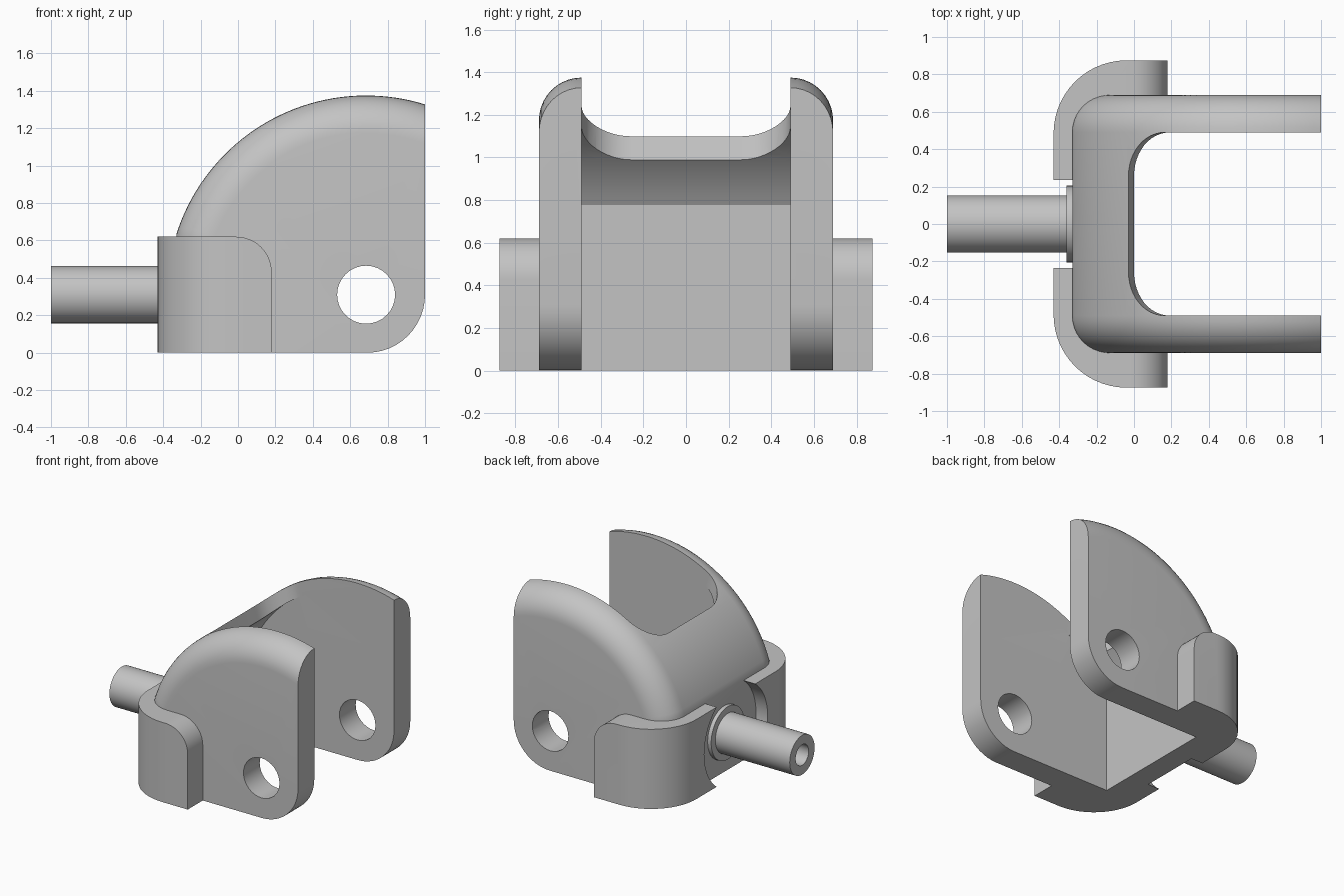
import bpy, bmesh
from math import sin, cos, acos, pi, sqrt

old = bpy.data.objects.get("Cube")
if old:
    bpy.data.objects.remove(old, do_unlink=True)

steel = bpy.data.materials.new("light_grey_steel")
steel.use_nodes = True
GREY = (0.55, 0.55, 0.55, 1)
steel.diffuse_color = GREY
steel.node_tree.nodes["Principled BSDF"].inputs["Base Color"].default_value = GREY

CX, CZ = 0.685, 0.31          # shared centre of the domed back and cross hole
DOME, FILLET = 1.065, 0.2
HALF, BACK, TIP = 0.69, -0.33, 1.0


def arc(cx, cy, r, a0, a1, n):
    return [(cx + r * cos(a0 + (a1 - a0) * i / n),
             cy + r * sin(a0 + (a1 - a0) * i / n)) for i in range(n + 1)]


def loft(name, rings):
    """Solid skinned through rings of equal point count, capped at both ends."""
    bm = bmesh.new()
    rows = [[bm.verts.new(p) for p in ring] for ring in rings]
    n = len(rows[0])
    for a, b in zip(rows, rows[1:]):
        for i in range(n):
            j = (i + 1) % n
            bm.faces.new((a[i], a[j], b[j], b[i]))
    bm.faces.new(rows[0])
    bm.faces.new(rows[-1][::-1])
    bmesh.ops.recalc_face_normals(bm, faces=bm.faces)
    mesh = bpy.data.meshes.new(name)
    bm.to_mesh(mesh)
    bm.free()
    mesh.materials.append(steel)
    ob = bpy.data.objects.new(name, mesh)
    bpy.context.collection.objects.link(ob)
    return ob


def side_prism(name, pts, y0, y1):
    return loft(name, [[(x, y, z) for x, z in pts] for y in (y0, y1)])


def rod(name, r, x0, x1, n=48):
    circle = arc(0, CZ, r, 0, 2 * pi, n)[:-1]
    return loft(name, [[(x, y, z) for y, z in circle] for x in (x0, x1)])


def cut(ob, cutter):
    mod = ob.modifiers.new("cut", "BOOLEAN")
    mod.operation, mod.solver, mod.object = "DIFFERENCE", "EXACT", cutter
    bpy.context.view_layer.objects.active = ob
    bpy.ops.object.modifier_apply(modifier=mod.name)
    bpy.data.objects.remove(cutter, do_unlink=True)


def smooth(ob):
    bpy.ops.object.select_all(action="DESELECT")
    ob.select_set(True)
    bpy.context.view_layer.objects.active = ob
    bpy.ops.object.shade_smooth_by_angle(angle=0.5)


def dome_arc(r, left, right, n):
    """Arc of the dome between two x positions."""
    return arc(CX, CZ, r, acos((left - CX) / r), acos((right - CX) / r), n)


# Fork body: side profile shrinking towards the outer faces to round the rim
def body_profile(d):
    return ([(BACK + d, 0)] + dome_arc(DOME - d, BACK + d, TIP, 40)
            + arc(TIP - CZ, CZ, CZ, 0, -pi / 2, 12))


steps = [i / 10 * pi / 2 for i in range(11)]
half = [(HALF - FILLET + FILLET * sin(t), FILLET * (1 - cos(t))) for t in steps]
sections = [(-y, d) for y, d in reversed(half)] + half
fork = loft("fork_body", [[(x, y, z) for x, z in body_profile(d)]
                          for y, d in sections])

# Hollow under the dome, open below and at the tips
INNER = HALF - FILLET
hollow = [(-0.16, -0.1)] + dome_arc(DOME - 0.1, -0.16, 1.2, 32) + [(1.2, -0.1)]
cut(fork, side_prism("hollow_cutter", hollow, -INNER, INNER))

# Round-cornered slot through the dome, leaning slightly
r = 0.235
slot = ([(1.6, -INNER)] + arc(r, r - INNER, r, -pi / 2, -pi, 12)
        + arc(r, INNER - r, r, pi, pi / 2, 12) + [(1.6, INNER)])
cut(fork, loft("slot_cutter", [[(x - 0.03 + 0.27 * (1.1 - z), y, z) for x, y in slot]
                               for z in (0.8, 1.6)]))

# Cross hole through both arms
cut(fork, side_prism("hole_cutter", arc(CX, CZ, 0.155, 0, 2 * pi, 32)[:-1], -1, 1))
smooth(fork)

# Wrap-around bracket hugging the back corners
WIDE, REAR, END, TALL, BEND = 0.875, -0.43, 0.18, 0.62, 0.39
upper = ([(-0.3, 0.5), (-0.15, 0.66), (END, 0.66), (END, WIDE)]
         + arc(REAR + BEND, WIDE - BEND, BEND, pi / 2, pi, 14))
outline = upper + [(x, -y) for x, y in reversed(upper)]
bracket = loft("corner_bracket", [[(x, y, z) for x, y in outline] for z in (0, TALL)])
c = 0.19
corner = arc(END - c, TALL - c, c, 0, pi / 2, 12) + [(END - c, 0.8), (0.4, 0.8), (0.4, TALL - c)]
cut(bracket, side_prism("corner_cutter", corner, -1, 1))
cut(bracket, rod("gap_cutter", 0.39, -0.6, 0.0, 64))
smooth(bracket)

# Boss ring and hollow pin at the back
smooth(rod("boss_ring", 0.205, -0.36, -0.3))
pin = rod("pin", 0.153, -1.0, -0.3)
cut(pin, rod("bore_cutter", 0.08, -1.1, -0.45, 32))
smooth(pin)
